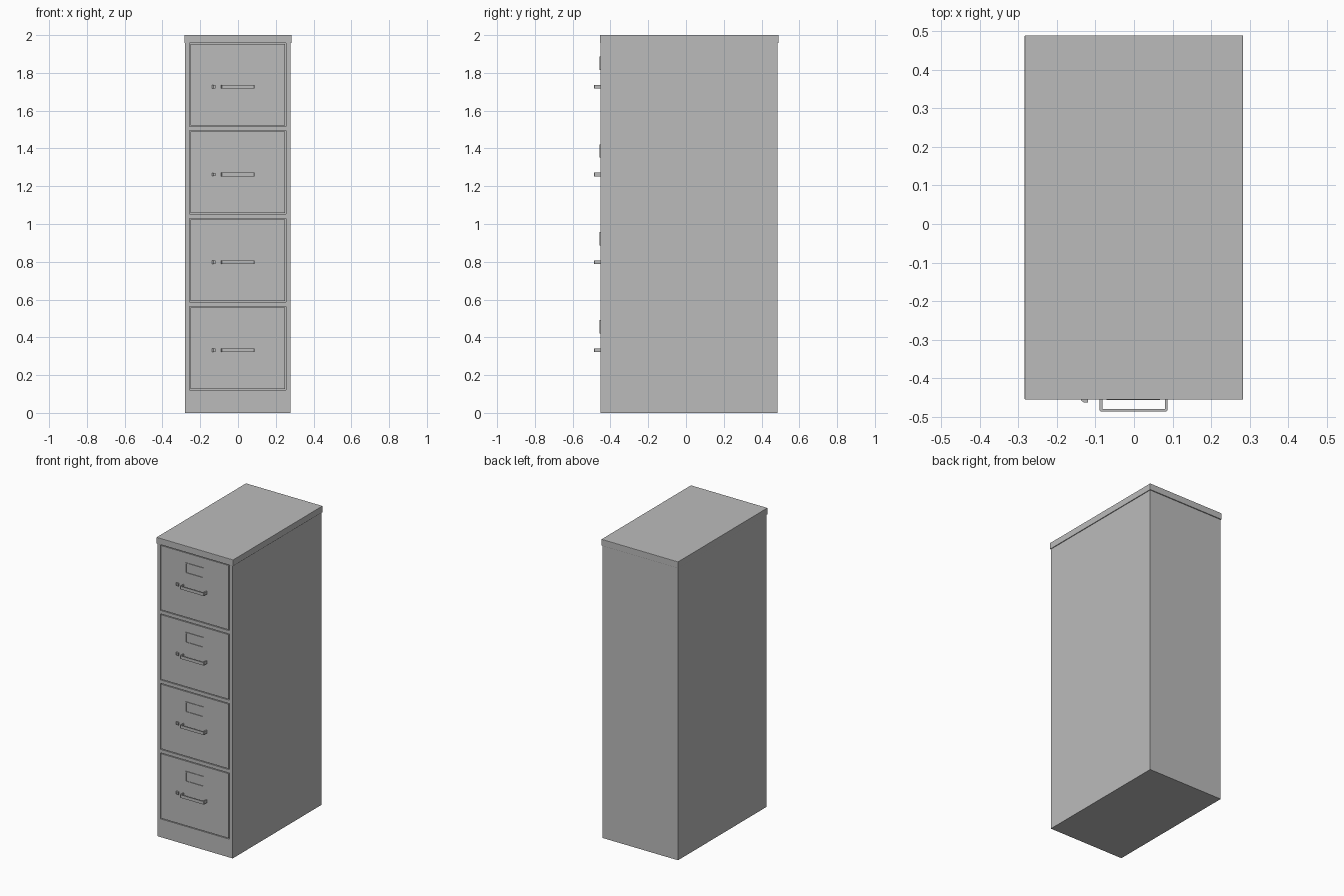
import bpy
import bmesh

if "Cube" in bpy.data.objects:
    bpy.data.objects.remove(bpy.data.objects["Cube"])

# One painted steel colour
steel = bpy.data.materials.new("grey painted steel")
steel.use_nodes = True
colour = (0.5, 0.5, 0.5, 1)
steel.diffuse_color = colour
steel.node_tree.nodes["Principled BSDF"].inputs["Base Color"].default_value = colour


def finish(name, bm):
    bmesh.ops.recalc_face_normals(bm, faces=bm.faces)
    mesh = bpy.data.meshes.new(name)
    bm.to_mesh(mesh)
    bm.free()
    mesh.materials.append(steel)
    obj = bpy.data.objects.new(name, mesh)
    bpy.context.collection.objects.link(obj)
    return obj


def add_box(bm, xs, ys, zs):
    verts = bmesh.ops.create_cube(bm, size=1)["verts"]
    for v in verts:
        v.co = [r[0] if c < 0 else r[1] for c, r in zip(v.co, (xs, ys, zs))]


def box(name, xs, ys, zs, bevel=0):
    bm = bmesh.new()
    add_box(bm, xs, ys, zs)
    obj = finish(name, bm)
    if bevel:
        mod = obj.modifiers.new("soft edges", "BEVEL")
        mod.width = bevel
        mod.segments = 2
    return obj


def prism(name, outline, z0, z1):
    """Extrude a plan outline upward."""
    bm = bmesh.new()
    face = bm.faces.new([bm.verts.new((x, y, z0)) for x, y in outline])
    new = bmesh.ops.extrude_face_region(bm, geom=[face])["geom"]
    for v in new:
        if isinstance(v, bmesh.types.BMVert):
            v.co.z = z1
    return finish(name, bm)


FRONT = -0.453
LEFT, RIGHT = -0.256, 0.253
BOTTOM, HEIGHT, PITCH = 0.122, 0.442, 0.465
DEPTH, GAP = 0.025, 0.005

# Cabinet shell and its overhanging lid
body = box("cabinet_body", (-0.28, 0.278), (FRONT, 0.484), (0, 1.957))
box("cabinet_lid", (-0.284, 0.283), (-0.456, 0.49), (1.957, 2), 0.002)

# Drawer openings
openings = bmesh.new()
for i in range(4):
    z = BOTTOM + i * PITCH
    top = z + HEIGHT if i < 3 else 1.97
    add_box(openings, (LEFT, RIGHT), (FRONT - 0.05, FRONT + DEPTH), (z, top))
cutter = finish("drawer_opening_cutter", openings)
cutter.hide_render = True
cutter.hide_viewport = True
cut = body.modifiers.new("drawer openings", "BOOLEAN")
cut.object = cutter
cut.solver = "EXACT"


def u_outline(x0, x1, depth, wall, chamfer):
    """Plan of a pull: two legs and a chamfered crossbar."""
    y = FRONT - depth
    outer = [(x0, FRONT + 0.001), (x0, y + chamfer), (x0 + chamfer, y),
             (x1 - chamfer, y), (x1, y + chamfer), (x1, FRONT + 0.001)]
    inner = [(x1 - wall, FRONT + 0.001), (x1 - wall, y + wall),
             (x0 + wall, y + wall), (x0 + wall, FRONT + 0.001)]
    return outer + inner


# Drawer fronts with hardware
for i in range(4):
    z = BOTTOM + i * PITCH
    n = i + 1
    box(f"drawer_front_{n}", (LEFT + GAP, RIGHT - GAP), (FRONT, FRONT + DEPTH + 0.005),
        (z + GAP, min(z + HEIGHT - GAP, 1.952)))

    # Pull handle
    hz = z + 0.2
    prism(f"handle_{n}", u_outline(-0.089, 0.087, 0.034, 0.007, 0.003), hz, hz + 0.02)

    # Thumb latch
    prism(f"thumb_latch_{n}", [(-0.138, FRONT + 0.001), (-0.138, FRONT - 0.005),
                               (-0.131, FRONT - 0.01), (-0.119, FRONT - 0.01),
                               (-0.119, FRONT + 0.001)], hz + 0.001, hz + 0.019)

    # Label holder frame
    frame = bmesh.new()
    l0, l1, low, high, w = -0.071, 0.067, z + 0.299, z + 0.37, 0.006
    ys = (FRONT - 0.004, FRONT + 0.001)
    add_box(frame, (l0, l1), ys, (low, low + w))
    add_box(frame, (l0, l1), ys, (high - w, high))
    add_box(frame, (l0, l0 + w), ys, (low + w, high - w))
    add_box(frame, (l1 - w, l1), ys, (low + w, high - w))
    finish(f"label_holder_{n}", frame)
